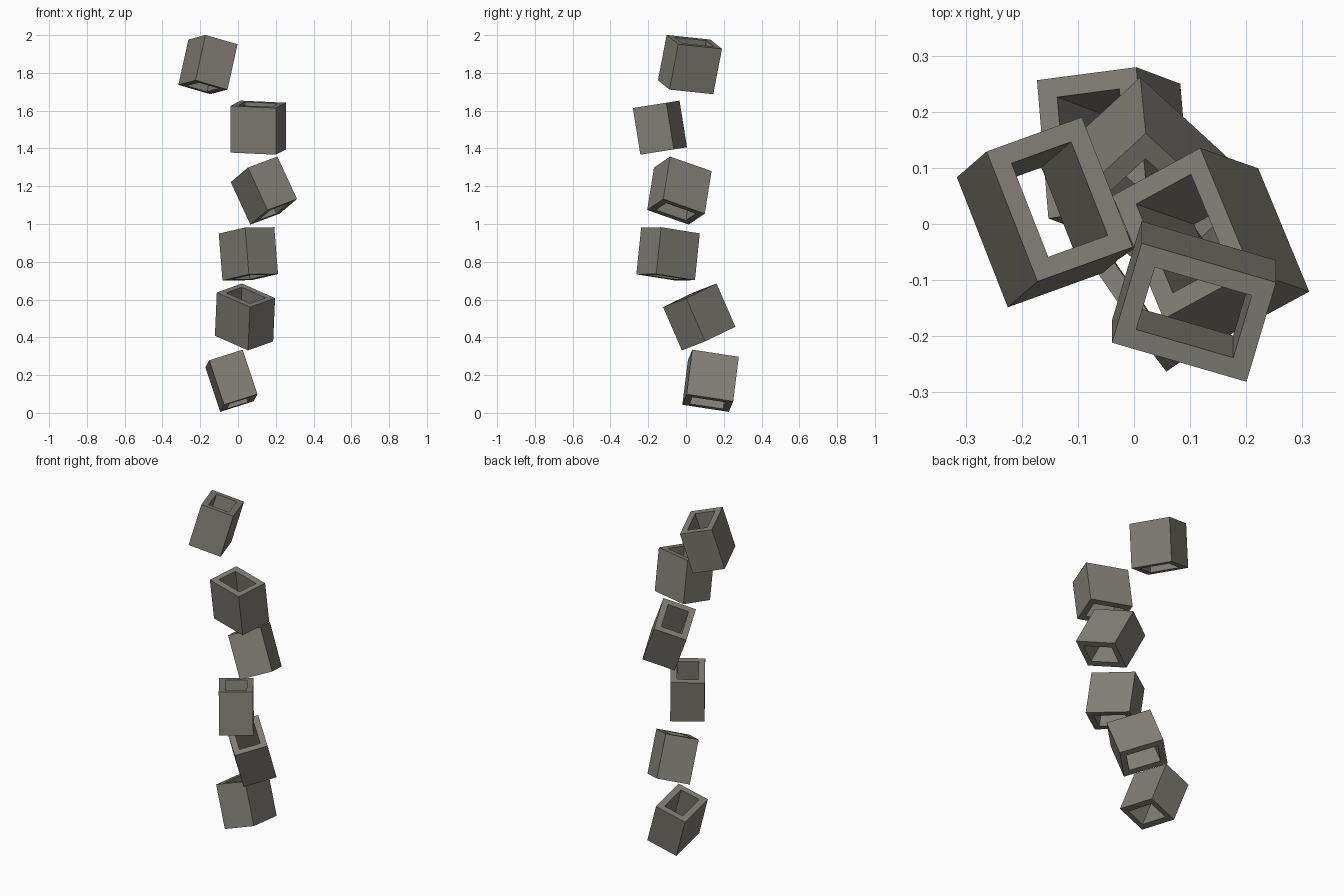
import bpy
import bmesh
from mathutils import Matrix, Vector

# Remove the default object
default = bpy.data.objects.get("Cube")
if default:
    bpy.data.objects.remove(default, do_unlink=True)

LENGTH, DEPTH, HEIGHT, WALL = 0.25, 0.187, 0.25, 0.035


def make_material(name, color):
    mat = bpy.data.materials.new(name)
    mat.use_nodes = True
    mat.diffuse_color = color
    mat.node_tree.nodes["Principled BSDF"].inputs["Base Color"].default_value = color
    return mat


def hollow_block_mesh(material):
    """Square-cornered tube, open at both ends along its own z axis."""
    bm = bmesh.new()
    bmesh.ops.create_cube(bm, size=1)
    bmesh.ops.scale(bm, vec=(LENGTH, DEPTH, HEIGHT), verts=bm.verts)
    bm.normal_update()
    # Inset both ends to form the rims, then join the openings with inner walls
    ends = [f for f in bm.faces if abs(f.normal.z) > 0.9]
    bmesh.ops.inset_individual(bm, faces=ends, thickness=WALL, use_even_offset=True)
    loops = [e for f in ends for e in f.edges]
    bmesh.ops.delete(bm, geom=ends, context='FACES_ONLY')
    bmesh.ops.bridge_loops(bm, edges=loops)
    bmesh.ops.recalc_face_normals(bm, faces=bm.faces)
    mesh = bpy.data.meshes.new("hollow_block")
    bm.to_mesh(mesh)
    bm.free()
    mesh.materials.append(material)
    return mesh


def place_block(name, mesh, center, long_dir, hole_dir):
    """Orient a block by its long side and the axis of its opening."""
    w = Vector(hole_dir).normalized()
    u = Vector(long_dir)
    u = (u - w * u.dot(w)).normalized()
    v = w.cross(u)
    turn = Matrix((u, v, w)).transposed().to_4x4()
    block = bpy.data.objects.new(name, mesh)
    block.matrix_world = Matrix.Translation(center) @ turn
    bpy.context.collection.objects.link(block)


# Tumbling stack, bottom to top: centre, long direction, opening direction
BLOCKS = {
    "lowest_block": ((-.035, .13, .17), (-.02, .25, -.04), (-.08, .03, .24)),
    "second_block": ((.037, .07, .508), (.18, -.165, -.08), (.01, -.1, .23)),
    "third_block": ((.055, -.095, .842), (-.14, .205, -.03), (-.02, .026, .25)),
    "fourth_block": ((.137, -.035, 1.177), (.09, -.22, .08), (-.106, .037, .23)),
    "fifth_block": ((.107, -.138, 1.51), (.24, -.07, -.01), (0, -.04, .25)),
    "highest_block": ((-.159, .021, 1.844), (.09, -.23, .024), (.053, .046, .24)),
}

concrete = make_material("warm_grey_concrete", (0.22, 0.21, 0.18, 1))
block_mesh = hollow_block_mesh(concrete)
for name, (center, long_dir, hole_dir) in BLOCKS.items():
    place_block(name, block_mesh, center, long_dir, hole_dir)
